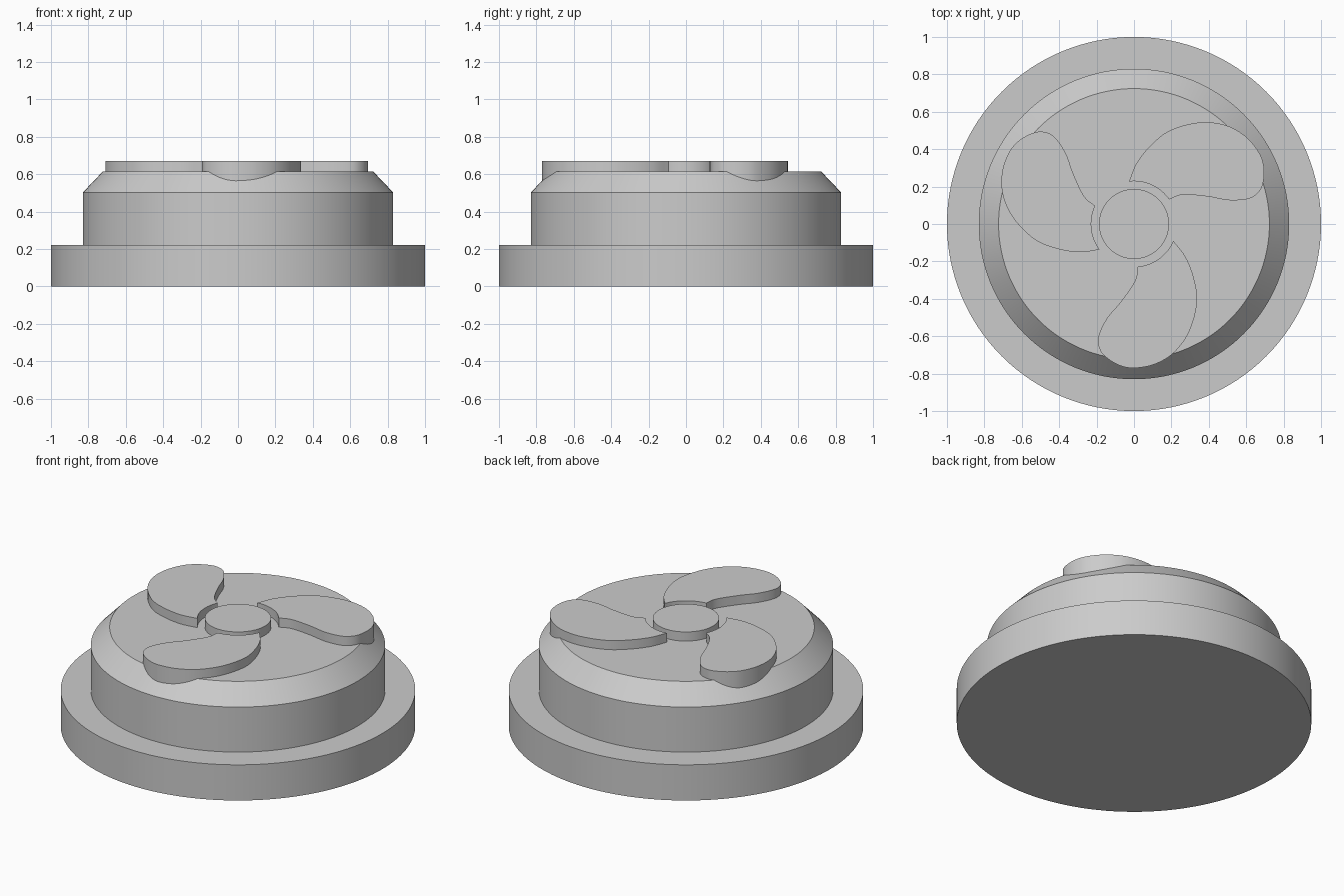
import bpy, bmesh, math
from mathutils import Matrix, Vector

cube = bpy.data.objects.get("Cube")
if cube:
    bpy.data.objects.remove(cube, do_unlink=True)

grey = bpy.data.materials.new("plain_grey")
grey.use_nodes = True
colour = (0.6, 0.6, 0.6, 1)
grey.diffuse_color = colour
grey.node_tree.nodes["Principled BSDF"].inputs["Base Color"].default_value = colour


def skin(name, loops):
    """Bridge stacked closed loops (bottom to top) and cap both ends."""
    bm = bmesh.new()
    rings = [[bm.verts.new(p) for p in loop] for loop in loops]
    count = len(rings[0])
    for low, high in zip(rings, rings[1:]):
        for i in range(count):
            j = (i + 1) % count
            bm.faces.new((low[i], low[j], high[j], high[i]))
    bm.faces.new(rings[0][::-1])
    bm.faces.new(rings[-1])
    bmesh.ops.recalc_face_normals(bm, faces=bm.faces)
    mesh = bpy.data.meshes.new(name)
    bm.to_mesh(mesh)
    bm.free()
    mesh.materials.append(grey)
    mesh.shade_smooth()
    mesh.set_sharp_from_angle(angle=math.radians(30))
    obj = bpy.data.objects.new(name, mesh)
    bpy.context.collection.objects.link(obj)
    return obj


def circle(radius, z, count=128):
    turn = math.tau / count
    return [(radius * math.cos(i * turn), radius * math.sin(i * turn), z)
            for i in range(count)]


def smooth_path(points, steps=6):
    """Catmull-Rom curve through the points."""
    pts = [Vector(p) for p in points]
    pts = [2 * pts[0] - pts[1]] + pts + [2 * pts[-1] - pts[-2]]
    path = []
    for a, b, c, d in zip(pts, pts[1:], pts[2:], pts[3:]):
        for s in range(steps):
            t = s / steps
            path.append(0.5 * (2 * b + (c - a) * t
                               + (2 * a - 5 * b + 4 * c - d) * t ** 2
                               + (3 * b - a - 3 * c + d) * t ** 3))
    return path + [pts[-2]]


# Stepped round body with a bevelled shoulder
profile = [(1, 0), (1, 0.222), (0.83, 0.222), (0.83, 0.502), (0.724, 0.613)]
skin("body", [circle(r, z) for r, z in profile])

# Central hub
skin("hub", [circle(0.187, z, 64) for z in (0.58, 0.67)])

# Curved blade outline, closed by an arc concentric with the hub
outline = smooth_path([
    (0.02, -0.229), (0.005, -0.305), (-0.07, -0.415), (-0.145, -0.505),
    (-0.19, -0.6), (-0.185, -0.665), (-0.15, -0.712), (-0.08, -0.755),
    (0, -0.77), (0.11, -0.75), (0.214, -0.687), (0.295, -0.575),
    (0.337, -0.42), (0.32, -0.29), (0.275, -0.175), (0.21, -0.09)])
start = math.atan2(outline[-1].y, outline[-1].x)
end = math.atan2(outline[0].y, outline[0].x)
for i in range(1, 10):
    angle = start + (end - start) * i / 10
    outline.append(Vector((math.cos(angle), math.sin(angle))) * 0.229)

# Three blades, overhanging the shoulder
for k, name in enumerate(("front_blade", "left_blade", "right_blade")):
    spin = Matrix.Rotation(k * math.tau / 3, 3, "Z")
    skin(name, [[spin @ Vector((p.x, p.y, z)) for p in outline]
                for z in (0.53, 0.67)])
